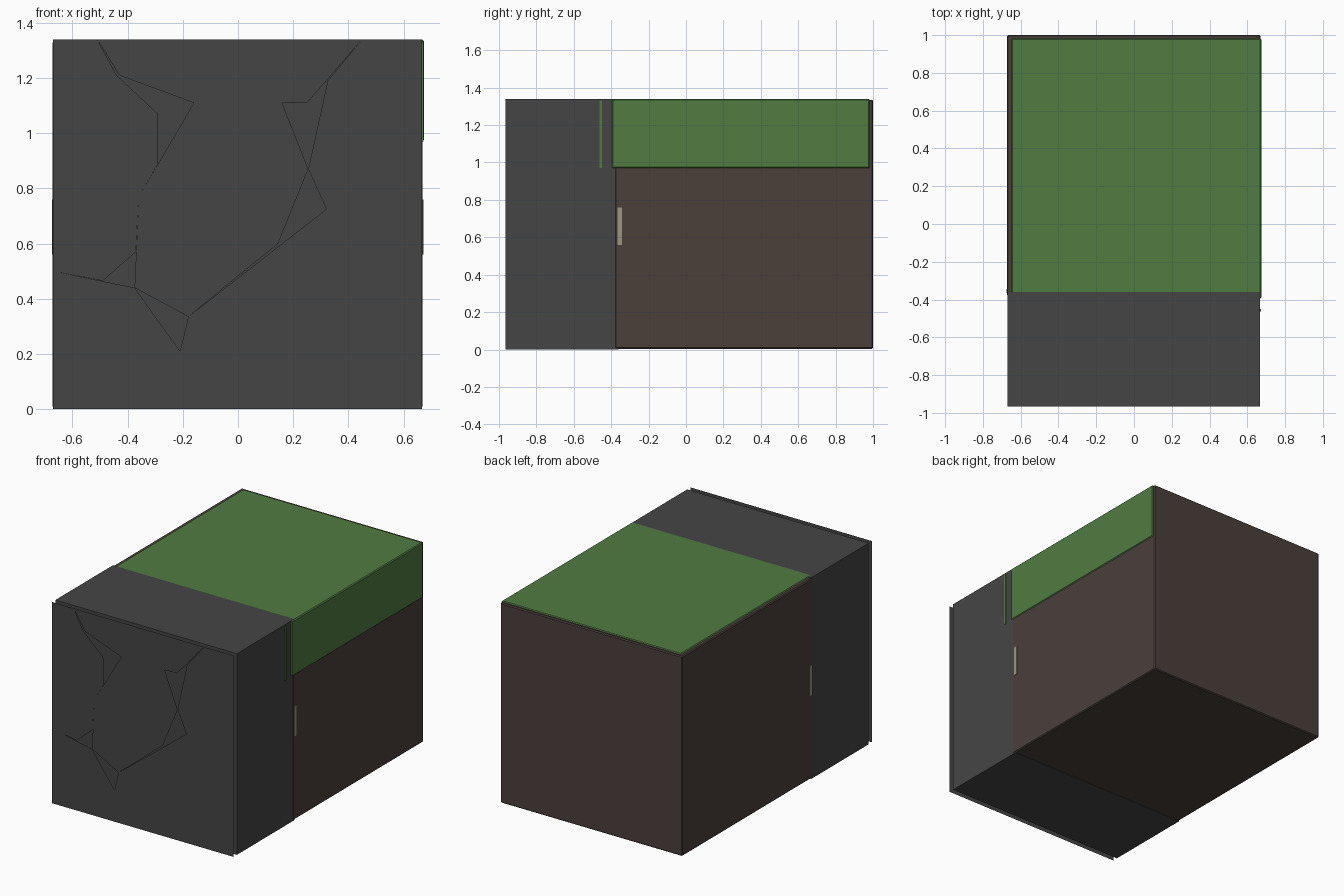
import bpy, bmesh

if "Cube" in bpy.data.objects:
    bpy.data.objects.remove(bpy.data.objects["Cube"])


def material(name, rgb):
    m = bpy.data.materials.new(name)
    m.diffuse_color = (*rgb, 1)
    m.use_nodes = True
    m.node_tree.nodes["Principled BSDF"].inputs["Base Color"].default_value = m.diffuse_color
    return m


STONE = material("stone", (0.06, 0.06, 0.06))
DIRT = material("dirt", (0.070, 0.050, 0.044))
GRASS = material("grass", (0.080, 0.200, 0.052))
TAN = material("tan", (0.33, 0.31, 0.21))


def finish(name, bm, mat):
    mesh = bpy.data.meshes.new(name)
    bm.to_mesh(mesh)
    bm.free()
    mesh.materials.append(mat)
    ob = bpy.data.objects.new(name, mesh)
    bpy.context.collection.objects.link(ob)
    return ob


def box(name, x, y, z, mat, bevel=0):
    bm = bmesh.new()
    bmesh.ops.create_cube(bm, size=1)
    for v in bm.verts:
        for i, (lo, hi) in enumerate((x, y, z)):
            v.co[i] = lo if v.co[i] < 0 else hi
    if bevel:
        bmesh.ops.bevel(bm, geom=bm.edges[:], offset=bevel, segments=1,
                        affect='EDGES', profile=0.5)
    return finish(name, bm, mat)


def plate(name, outline):
    """Chamfered slab on the stone front, given its (x, z) outline."""
    bm = bmesh.new()
    face = bm.faces.new([bm.verts.new((x, -0.965, z)) for x, z in outline])
    face.normal_update()
    if face.normal.y > 0:
        face.normal_flip()
    bmesh.ops.inset_region(bm, faces=[face], thickness=0.03, depth=0,
                           use_even_offset=True)
    for v in face.verts:
        v.co.y = -1.0
    return finish(name, bm, STONE)


# Stone block behind the front plates
box("stone_block", (-0.67, 0.667), (-0.965, -0.36), (0, 1.34), STONE)

# Irregular front plates; gaps between them show the groove floor
plate("plate_upper_left", [(-.67, 1.34), (-.51, 1.34), (-.44, 1.21), (-.29, 1.07), (-.29, .89),
                           (-.36, .77), (-.37, .57), (-.49, .465), (-.67, .50)])
plate("plate_top", [(-.51, 1.34), (.45, 1.34), (.25, 1.11), (-.16, 1.11), (-.43, 1.21)])
plate("plate_upper_right", [(.45, 1.34), (.667, 1.34), (.667, .71), (.32, .725),
                            (.255, .87), (.325, 1.19)])
plate("plate_centre", [(-.16, 1.11), (.16, 1.11), (.255, .87), (.145, .60),
                       (-.18, .335), (-.375, .44), (-.36, .77)])
plate("plate_lower_left", [(-.67, .50), (-.375, .44), (-.21, .21), (-.245, 0), (-.67, 0)])
plate("plate_lower_right", [(-.245, 0), (-.21, .21), (-.18, .335), (.32, .725),
                            (.667, .71), (.667, 0)])

# Earth body behind the stone
box("dirt_body", (-0.672, 0.669), (-0.38, 1.0), (0.004, 1.335), DIRT, 0.006)

# Grass cap with its right overhang, and a narrow tuft strip in front of it
box("grass_cap", (-0.65, 0.674), (-0.395, 0.983), (0.97, 1.34), GRASS, 0.006)
box("grass_strip", (0.64, 0.672), (-0.463, -0.45), (0.97, 1.33), GRASS)

# Pale seam stone showing at both sides of the joint
box("seam_stone", (-0.675, 0.672), (-0.365, -0.343), (0.56, 0.76), TAN)
